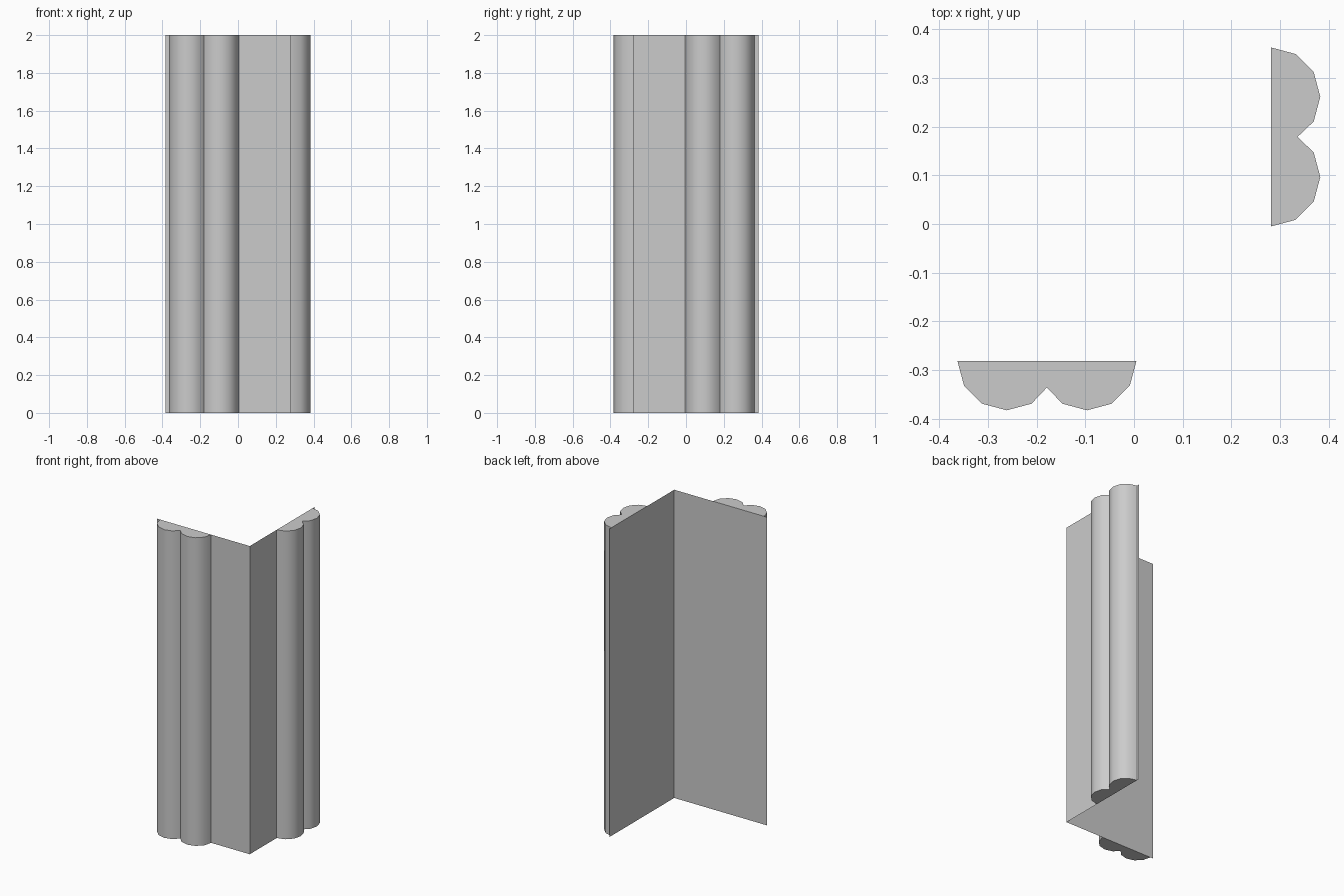
import bpy, bmesh, math
from mathutils import Vector

cube = bpy.data.objects.get("Cube")
if cube:
    bpy.data.objects.remove(cube, do_unlink=True)

HEIGHT = 2.0
PLANE = 0.2815      # distance of both wall sheets from the centre
EDGE = 0.383        # free end of each wall
RADIUS = 0.1015     # radius of one column lobe
CENTRES = (-0.2615, -0.0965)

grey = bpy.data.materials.new("plain_grey")
grey.use_nodes = True
grey.diffuse_color = (0.6, 0.6, 0.6, 1)
grey.node_tree.nodes["Principled BSDF"].inputs["Base Color"].default_value = (0.6, 0.6, 0.6, 1)


def front(p):
    return p


def side(p):
    # mirror across the diagonal through the wall corner
    return (-p[1], -p[0])


def extrude_profile(name, points, place, capped):
    """Raise an open plan outline into a sheet, optionally with end caps."""
    bm = bmesh.new()
    plan = [place(p) for p in points]
    low = [bm.verts.new((x, y, 0)) for x, y in plan]
    high = [bm.verts.new((x, y, HEIGHT)) for x, y in plan]
    for i in range(len(plan) - 1):
        bm.faces.new((low[i], low[i + 1], high[i + 1], high[i]))
    if capped:
        bm.faces.new(low[::-1])
        bm.faces.new(high)
    if place is side:
        bmesh.ops.reverse_faces(bm, faces=bm.faces[:])
    mesh = bpy.data.meshes.new(name)
    bm.to_mesh(mesh)
    bm.free()
    mesh.materials.append(grey)
    obj = bpy.data.objects.new(name, mesh)
    bpy.context.collection.objects.link(obj)
    return obj


# Outline of the twin column: two arcs meeting in a cusp
def arc(cx, degrees):
    return [(cx + RADIUS * math.cos(math.radians(a)),
             -PLANE + RADIUS * math.sin(math.radians(a))) for a in degrees]


cusp = (sum(CENTRES) / 2, -0.336)
twin = arc(CENTRES[0], range(180, 301, 30)) + [cusp] + arc(CENTRES[1], range(240, 361, 30))
wall = [(-EDGE, -PLANE), (PLANE, -PLANE)]

# Walls and columns on both sides of the corner
for label, place in (("front", front), ("side", side)):
    extrude_profile(label + "_wall", wall, place, False)
    column = extrude_profile(label + "_twin_column", twin, place, True)
    bpy.ops.object.select_all(action="DESELECT")
    column.select_set(True)
    bpy.context.view_layer.objects.active = column
    bpy.ops.object.shade_smooth_by_angle(angle=math.radians(45))
